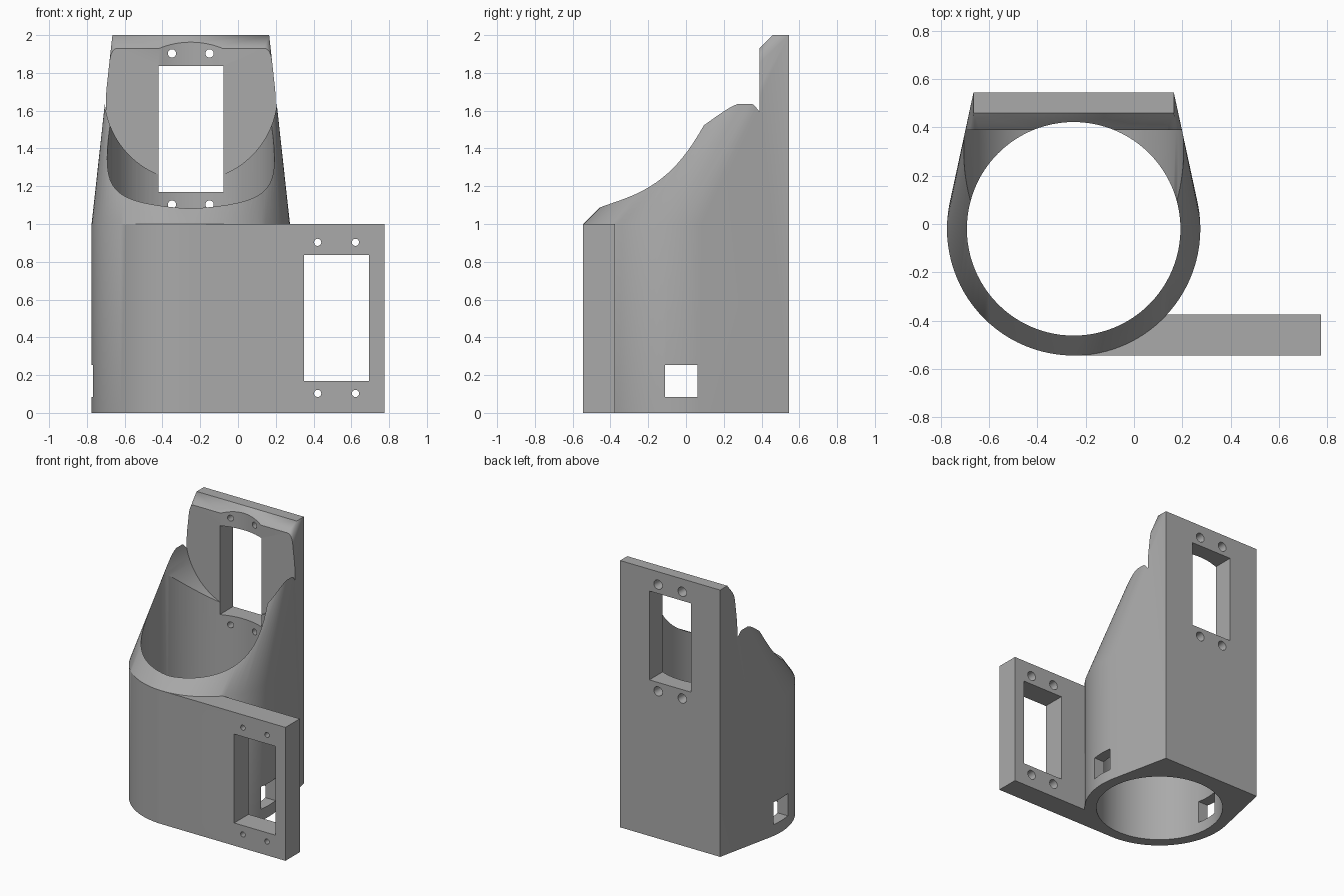
import bpy, bmesh, math
from math import cos, sin, pi

if "Cube" in bpy.data.objects:
    bpy.data.objects.remove(bpy.data.objects["Cube"])

CX, CY = -0.25, -0.02      # tube axis
OUTER, BORE = 0.525, 0.4425
BACK, FRONT = 0.545, -0.545

grey = bpy.data.materials.new("grey_plastic")
grey.use_nodes = True
grey.diffuse_color = (0.4, 0.4, 0.4, 1)
grey.node_tree.nodes["Principled BSDF"].inputs["Base Color"].default_value = (0.4, 0.4, 0.4, 1)


def hull(name, points):
    """Convex solid around a set of points."""
    bm = bmesh.new()
    for p in points:
        bm.verts.new(p)
    res = bmesh.ops.convex_hull(bm, input=bm.verts[:])
    loose = {g for g in res["geom_interior"] + res["geom_unused"] if isinstance(g, bmesh.types.BMVert)}
    bmesh.ops.delete(bm, geom=list(loose), context='VERTS')
    bmesh.ops.dissolve_limit(bm, angle_limit=0.002, verts=bm.verts[:], edges=bm.edges[:])
    bmesh.ops.recalc_face_normals(bm, faces=bm.faces[:])
    mesh = bpy.data.meshes.new(name)
    bm.to_mesh(mesh)
    bm.free()
    mesh.materials.append(grey)
    ob = bpy.data.objects.new(name, mesh)
    bpy.context.collection.objects.link(ob)
    return ob


def box(x0, x1, y0, y1, z0, z1):
    return [(x, y, z) for x in (x0, x1) for y in (y0, y1) for z in (z0, z1)]


def ring(r, z, n=96):
    return [(CX + r * cos(2 * pi * i / n), CY + r * sin(2 * pi * i / n), z) for i in range(n)]


def ring_y(x, z, r, y, n=24):
    return [(x + r * cos(2 * pi * i / n), y, z + r * sin(2 * pi * i / n)) for i in range(n)]


def combine(target, tool, operation):
    """Apply a boolean and remove the tool object."""
    mod = target.modifiers.new(operation, 'BOOLEAN')
    mod.operation, mod.object, mod.solver = operation, tool, 'EXACT'
    bpy.context.view_layer.objects.active = target
    bpy.ops.object.modifier_apply(modifier=mod.name)
    bpy.data.objects.remove(tool)


# Body: round tube blending into the tall back plate
body = hull("holder_body", ring(OUTER, 0) + ring(OUTER, 1)
            + box(CX - 0.415, CX + 0.415, 0.46, BACK, 0, 2))

# Side mounting plate, tangent to the front of the tube
combine(body, hull("side_plate", box(CX, 0.775, FRONT, -0.375, 0, 1)), 'UNION')

# Main bore
combine(body, hull("bore", ring(BORE, -0.5) + ring(BORE, 2.5)), 'DIFFERENCE')

# U-shaped clearance in front of the back plate
R, Z = 0.458, 1.687
u_shape = [(CX + R * cos(pi + pi * i / 64), Z + R * sin(pi + pi * i / 64)) for i in range(65)]
u_shape += [(CX - R, 2.5), (CX + R, 2.5)]
combine(body, hull("clearance", [(x, y, z) for x, z in u_shape for y in (-1, 0.39)]), 'DIFFERENCE')


def servo_mount(x, z, y0, y1):
    """Rectangular window with four tapered screw holes, wider at the back."""
    combine(body, hull("window", box(x - 0.172, x + 0.172, y0, y1, z - 0.333, z + 0.333)), 'DIFFERENCE')
    for sx in (-0.1, 0.1):
        for sz in (-0.4, 0.4):
            cone = ring_y(x + sx, z + sz, 0.018, y0) + ring_y(x + sx, z + sz, 0.036, y1)
            combine(body, hull("screw_hole", cone), 'DIFFERENCE')


servo_mount(CX, 1.503, 0.37, BACK + 0.01)
servo_mount(0.522, 0.503, FRONT - 0.01, -0.365)

# Cable slot through both side walls
combine(body, hull("slot", box(-1, 0.4, -0.11, 0.06, 0.085, 0.253)), 'DIFFERENCE')

bpy.ops.object.select_all(action='DESELECT')
body.select_set(True)
bpy.context.view_layer.objects.active = body
bpy.ops.object.shade_smooth_by_angle(angle=math.radians(30))
